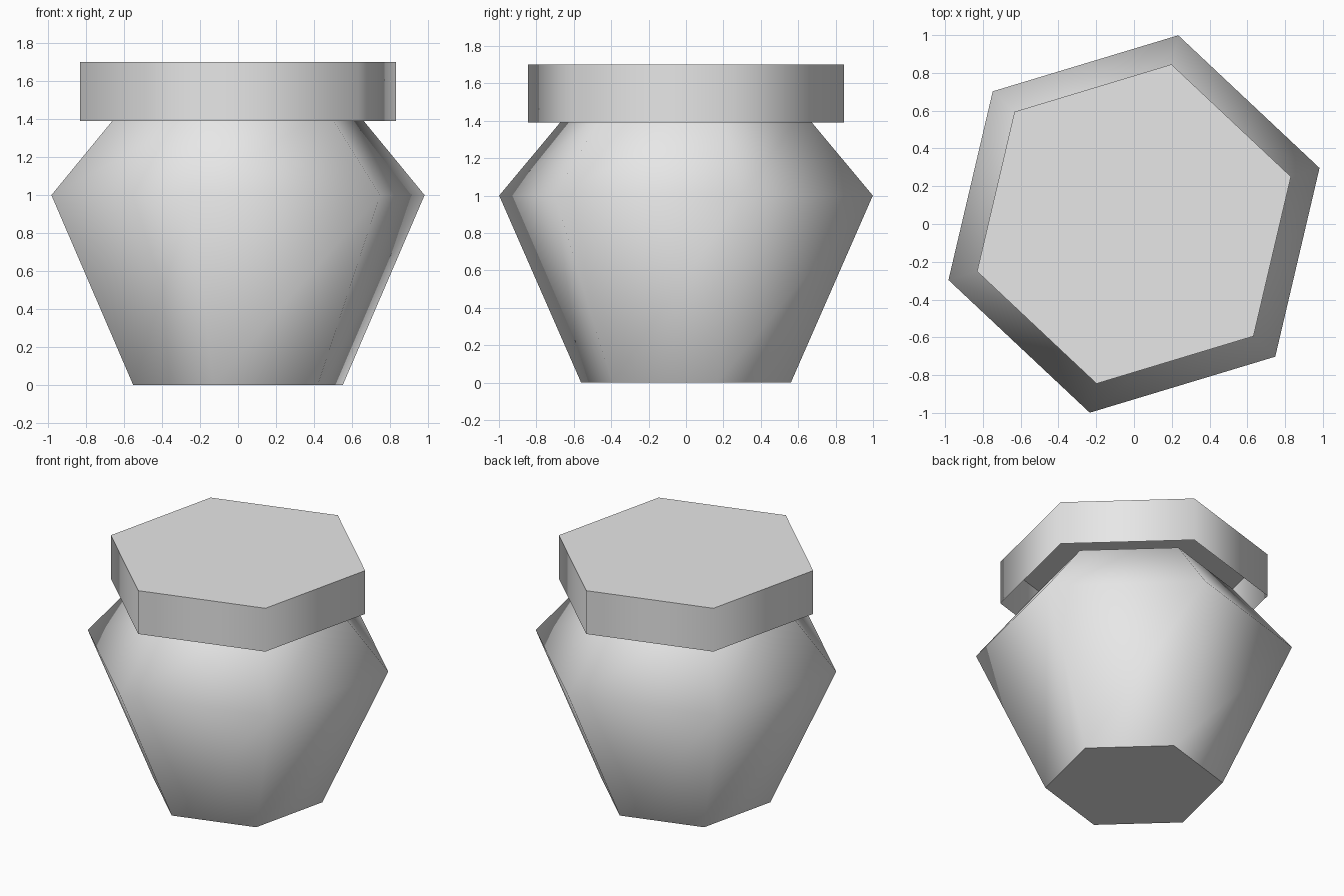
import bpy
import bmesh
from math import cos, sin, pi, radians

cube = bpy.data.objects.get("Cube")
if cube:
    bpy.data.objects.remove(cube, do_unlink=True)

SIDES = 6
TURN = radians(16.8)

grey = bpy.data.materials.new("plain grey")
grey.use_nodes = True
colour = (0.8, 0.8, 0.8, 1)
grey.diffuse_color = colour
grey.node_tree.nodes["Principled BSDF"].inputs["Base Color"].default_value = colour


def hex_shell(name, profile, cap):
    """Six-sided shell through (radius, height) rings, capped at one end."""
    bm = bmesh.new()
    rings = []
    for r, z in profile:
        angles = [TURN + 2 * pi * i / SIDES for i in range(SIDES)]
        rings.append([bm.verts.new((r * cos(a), r * sin(a), z)) for a in angles])
    for low, high in zip(rings, rings[1:]):
        for i in range(SIDES):
            j = (i + 1) % SIDES
            bm.faces.new((low[i], low[j], high[j], high[i]))
    bm.faces.new(rings[-1] if cap == "top" else rings[0][::-1])
    mesh = bpy.data.meshes.new(name)
    bm.to_mesh(mesh)
    bm.free()
    mesh.materials.append(grey)
    obj = bpy.data.objects.new(name, mesh)
    bpy.context.collection.objects.link(obj)
    # Smooth around the sides, crisp at the cap
    bpy.ops.object.select_all(action="DESELECT")
    obj.select_set(True)
    bpy.context.view_layer.objects.active = obj
    bpy.ops.object.shade_smooth_by_angle(angle=radians(65))
    return obj


# Pot body: narrow base, wide shoulder, neck tucked inside the lid
hex_shell("pot_body", [(0.576, 0), (1.026, 1.0), (0.64, 1.45)], "bottom")

# Lid: hollow cap, open underneath
hex_shell("pot_lid", [(0.868, 1.39), (0.868, 1.70)], "top")
